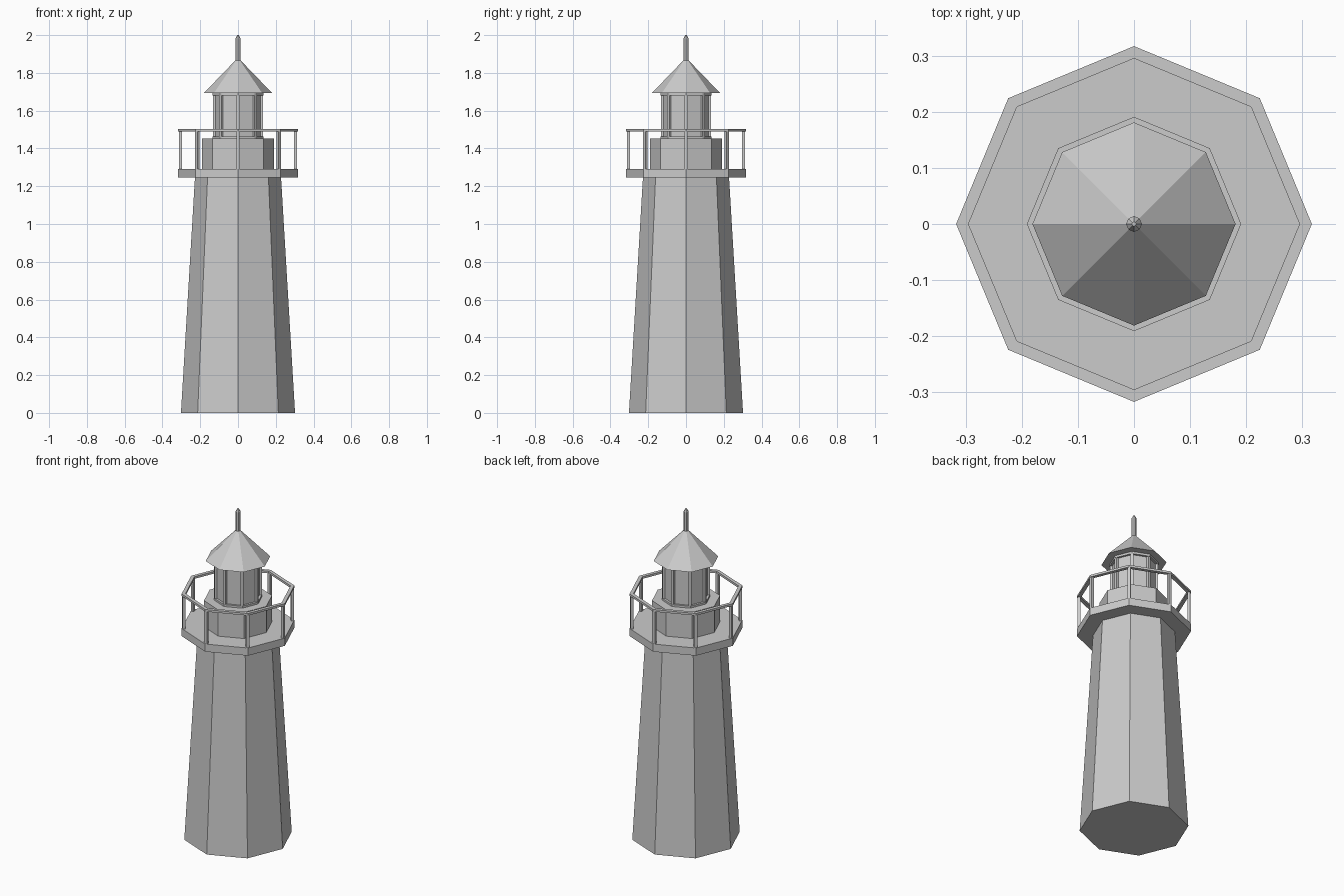
import bpy, bmesh
from math import pi, cos, sin
from mathutils import Matrix

if "Cube" in bpy.data.objects:
    bpy.data.objects.remove(bpy.data.objects["Cube"])

N = 8  # every part is eight-sided


def finish(name, bm):
    bmesh.ops.recalc_face_normals(bm, faces=bm.faces)
    mesh = bpy.data.meshes.new(name)
    bm.to_mesh(mesh)
    bm.free()
    obj = bpy.data.objects.new(name, mesh)
    bpy.context.collection.objects.link(obj)
    return obj


def octagon_solid(name, profile, ring=False):
    """Sweep (radius, z) points around z; capped solid, or a closed ring."""
    bm = bmesh.new()
    loops = [[bm.verts.new((r * cos(2 * pi * i / N), r * sin(2 * pi * i / N), z))
              for i in range(N)] for r, z in profile]
    pairs = list(zip(loops, loops[1:]))
    if ring:
        pairs.append((loops[-1], loops[0]))
    else:
        bm.faces.new(loops[0])
        bm.faces.new(loops[-1])
    for a, b in pairs:
        for i in range(N):
            j = (i + 1) % N
            bm.faces.new((a[i], a[j], b[j], b[i]))
    return finish(name, bm)


def octagon_ring(name, r_in, r_out, z0, z1):
    return octagon_solid(name, [(r_in, z0), (r_out, z0), (r_out, z1), (r_in, z1)], True)


def corner_posts(name, radius, depth, width, z0, z1):
    """One box at each corner of the octagon."""
    bm = bmesh.new()
    for i in range(N):
        m = (Matrix.Rotation(2 * pi * i / N, 4, 'Z')
             @ Matrix.Translation((radius, 0, (z0 + z1) / 2))
             @ Matrix.Diagonal((depth, width, z1 - z0, 1)))
        bmesh.ops.create_cube(bm, size=1, matrix=m)
    return finish(name, bm)


# Tower and gallery deck
octagon_solid("tower", [(0.302, 0), (0.228, 1.245)])
octagon_solid("gallery_deck", [(0.317, 1.245), (0.317, 1.292)])

# Gallery railing
corner_posts("railing_posts", 0.305, 0.016, 0.018, 1.292, 1.492)
octagon_ring("hand_rail", 0.295, 0.317, 1.49, 1.503)

# Lantern room: base drum, glass, frame
octagon_solid("lantern_base", [(0.191, 1.292), (0.191, 1.452)])
octagon_solid("lantern_glass", [(0.122, 1.452), (0.122, 1.693)])
corner_posts("lantern_mullions", 0.126, 0.014, 0.016, 1.452, 1.693)
octagon_ring("lantern_sill", 0.115, 0.136, 1.452, 1.464)
octagon_ring("lantern_header", 0.115, 0.136, 1.68, 1.693)

# Roof and spire
octagon_solid("roof", [(0.181, 1.693), (0.012, 1.868)])
octagon_solid("spire", [(0.014, 1.86), (0.014, 1.982), (0.004, 2.0)])
